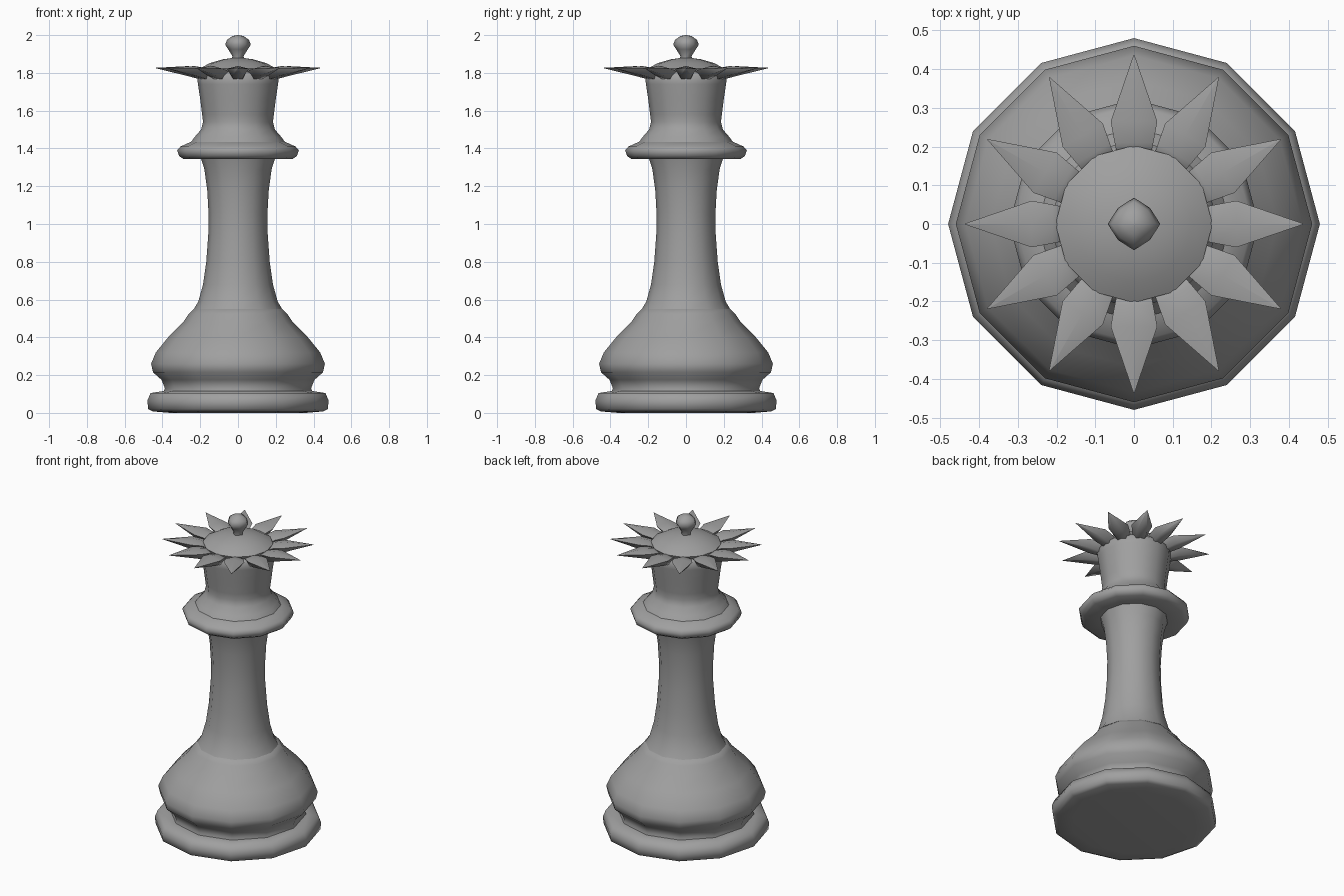
import bpy
import bmesh
from math import cos, sin, pi, radians

if "Cube" in bpy.data.objects:
    bpy.data.objects.remove(bpy.data.objects["Cube"], do_unlink=True)

GREY = (0.35, 0.35, 0.35, 1)
stone = bpy.data.materials.new("grey stone")
stone.use_nodes = True
stone.diffuse_color = GREY
stone.node_tree.nodes["Principled BSDF"].inputs["Base Color"].default_value = GREY


def finish(name, bm, angle=60):
    bmesh.ops.recalc_face_normals(bm, faces=bm.faces)
    mesh = bpy.data.meshes.new(name)
    bm.to_mesh(mesh)
    bm.free()
    mesh.materials.append(stone)
    mesh.shade_smooth()
    mesh.set_sharp_from_angle(angle=radians(angle))
    obj = bpy.data.objects.new(name, mesh)
    bpy.context.collection.objects.link(obj)
    return obj


def loft(bm, rings):
    """Skin closed rings of points and cap both ends."""
    loops = [[bm.verts.new(p) for p in ring] for ring in rings]
    for a, b in zip(loops, loops[1:]):
        for i in range(len(a)):
            j = (i + 1) % len(a)
            bm.faces.new((a[i], a[j], b[j], b[i]))
    bm.faces.new(loops[0][::-1])
    bm.faces.new(loops[-1])


def lathe(name, profile, sides=12, pinch=1.0):
    """Turn a (radius, height) profile; pinch scales every second side."""
    bm = bmesh.new()
    rings = []
    for r, z in profile:
        ring = []
        for i in range(sides):
            a = 2 * pi * i / sides
            rr = r * (pinch if i % 2 else 1)
            ring.append((rr * cos(a), rr * sin(a), z))
        rings.append(ring)
    loft(bm, rings)
    return finish(name, bm)


# Foot, belly and column
lathe("foot", [(0.36, 0), (0.45, 0.008), (0.475, 0.02), (0.48, 0.065),
               (0.463, 0.105), (0.40, 0.115), (0.37, 0.118)])
lathe("belly", [(0.40, 0.10), (0.387, 0.13), (0.405, 0.175), (0.45, 0.215),
                (0.46, 0.26), (0.435, 0.32), (0.37, 0.40), (0.29, 0.48),
                (0.26, 0.525), (0.235, 0.55), (0.19, 0.56)])
lathe("column", [(0.245, 0.53), (0.21, 0.59), (0.185, 0.68), (0.168, 0.80),
                 (0.157, 0.95), (0.156, 1.06), (0.163, 1.18),
                 (0.178, 1.29), (0.20, 1.36)])

# Collar and head
lathe("collar", [(0.18, 1.345), (0.29, 1.345), (0.312, 1.36), (0.322, 1.39),
                 (0.305, 1.41), (0.25, 1.435), (0.18, 1.445)])
lathe("head", [(0.255, 1.425), (0.23, 1.46), (0.195, 1.50), (0.185, 1.54),
               (0.19, 1.58), (0.20, 1.66), (0.212, 1.74), (0.217, 1.785),
               (0.19, 1.81)])
lathe("dome", [(0.19, 1.79), (0.203, 1.822), (0.15, 1.852),
               (0.08, 1.872), (0.02, 1.88)])
lathe("finial", [(0.032, 1.86), (0.03, 1.89), (0.052, 1.925), (0.068, 1.95),
                 (0.058, 1.975), (0.03, 1.995), (0.004, 2.0)],
      sides=8, pinch=0.86)

# Crown of tapering points: (distance, half width, edge, ridge and keel heights)
sections = [(0.17, 0.042, 1.80, 1.815, 1.775), (0.21, 0.05, 1.815, 1.828, 1.768),
            (0.265, 0.06, 1.822, 1.836, 1.783), (0.437, 0.001, 1.826, 1.827, 1.825)]
crown = bmesh.new()
for n in range(12):
    a = 2 * pi * n / 12
    rings = []
    for d, w, edge, ridge, keel in sections:
        outline = [(-w, edge), (0, ridge), (w, edge), (w / 2, keel), (-w / 2, keel)]
        rings.append([(d * cos(a) - s * sin(a), d * sin(a) + s * cos(a), z)
                      for s, z in outline])
    loft(crown, rings)
finish("crown_points", crown, 75)
